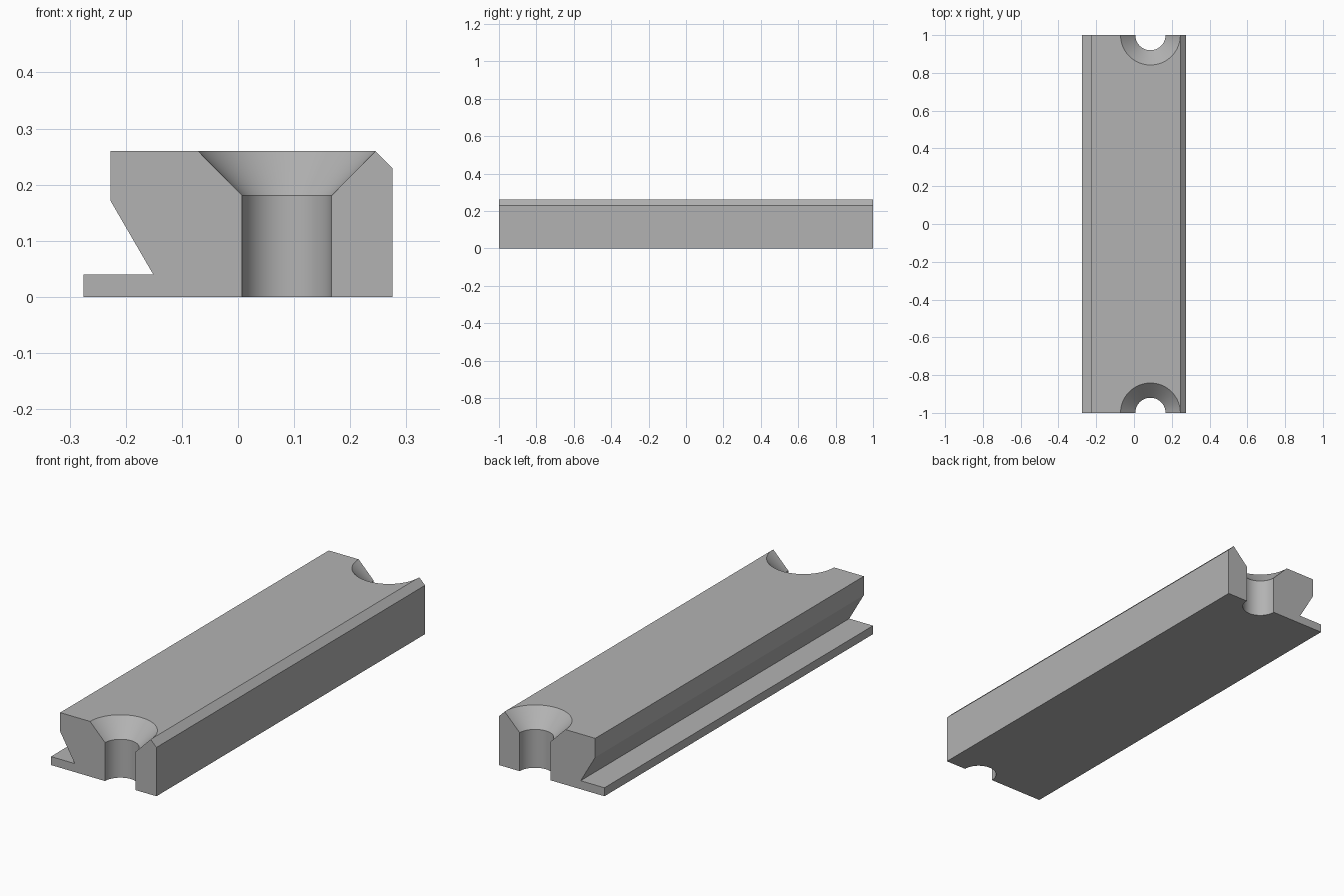
import bpy
import bmesh
from math import cos, sin, pi, radians

if "Cube" in bpy.data.objects:
    bpy.data.objects.remove(bpy.data.objects["Cube"], do_unlink=True)

HALF_LENGTH = 1.0
HEIGHT = 0.26
HOLE_X = 0.087
SEGMENTS = 96

grey = bpy.data.materials.new("plain grey")
grey.use_nodes = True
GREY = (0.45, 0.45, 0.45, 1)
grey.diffuse_color = GREY
grey.node_tree.nodes["Principled BSDF"].inputs["Base Color"].default_value = GREY


def finish(name, bm):
    """Turn a bmesh into a grey object in the scene."""
    bmesh.ops.recalc_face_normals(bm, faces=bm.faces)
    mesh = bpy.data.meshes.new(name)
    bm.to_mesh(mesh)
    bm.free()
    mesh.materials.append(grey)
    obj = bpy.data.objects.new(name, mesh)
    bpy.context.collection.objects.link(obj)
    return obj


def extruded_bar(name, profile):
    """Sweep an x-z profile along the whole length."""
    bm = bmesh.new()
    face = bm.faces.new([bm.verts.new((x, -HALF_LENGTH, z)) for x, z in profile])
    swept = bmesh.ops.extrude_face_region(bm, geom=[face])["geom"]
    verts = [v for v in swept if isinstance(v, bmesh.types.BMVert)]
    bmesh.ops.translate(bm, verts=verts, vec=(0, 2 * HALF_LENGTH, 0))
    return finish(name, bm)


def lathe(name, profile, x, y):
    """Closed turned solid from (radius, z) points."""
    bm = bmesh.new()
    rings = []
    for r, z in profile:
        angles = [2 * pi * (i + 0.5) / SEGMENTS for i in range(SEGMENTS)]
        rings.append([bm.verts.new((x + r * cos(a), y + r * sin(a), z)) for a in angles])
    for low, high in zip(rings, rings[1:]):
        for i in range(SEGMENTS):
            j = (i + 1) % SEGMENTS
            bm.faces.new((low[i], low[j], high[j], high[i]))
    bm.faces.new(rings[0])
    bm.faces.new(rings[-1])
    return finish(name, bm)


# Clamp bar: thin foot, undercut side and chamfered top edge
bar = extruded_bar("clamp_bar", [
    (-0.275, 0), (0.275, 0), (0.275, 0.23), (0.245, HEIGHT),
    (-0.227, HEIGHT), (-0.227, 0.171), (-0.151, 0.04), (-0.275, 0.04),
])

# Half countersunk screw hole at each end
for end, side in (("front", -1), ("back", 1)):
    cutter = lathe(end + "_hole_cutter",
                   [(0.08, -0.05), (0.08, 0.181), (0.179, 0.281)],
                   HOLE_X, side * HALF_LENGTH)
    cutter.hide_render = True
    cut = bar.modifiers.new(end + " hole", 'BOOLEAN')
    cut.operation = 'DIFFERENCE'
    cut.solver = 'EXACT'
    cut.object = cutter
    bpy.ops.object.select_all(action='DESELECT')
    bar.select_set(True)
    bpy.context.view_layer.objects.active = bar
    bpy.ops.object.modifier_apply(modifier=cut.name)
    bpy.data.objects.remove(cutter, do_unlink=True)

# Smooth hole walls, crisp machined edges
bpy.ops.object.shade_smooth_by_angle(angle=radians(30))
